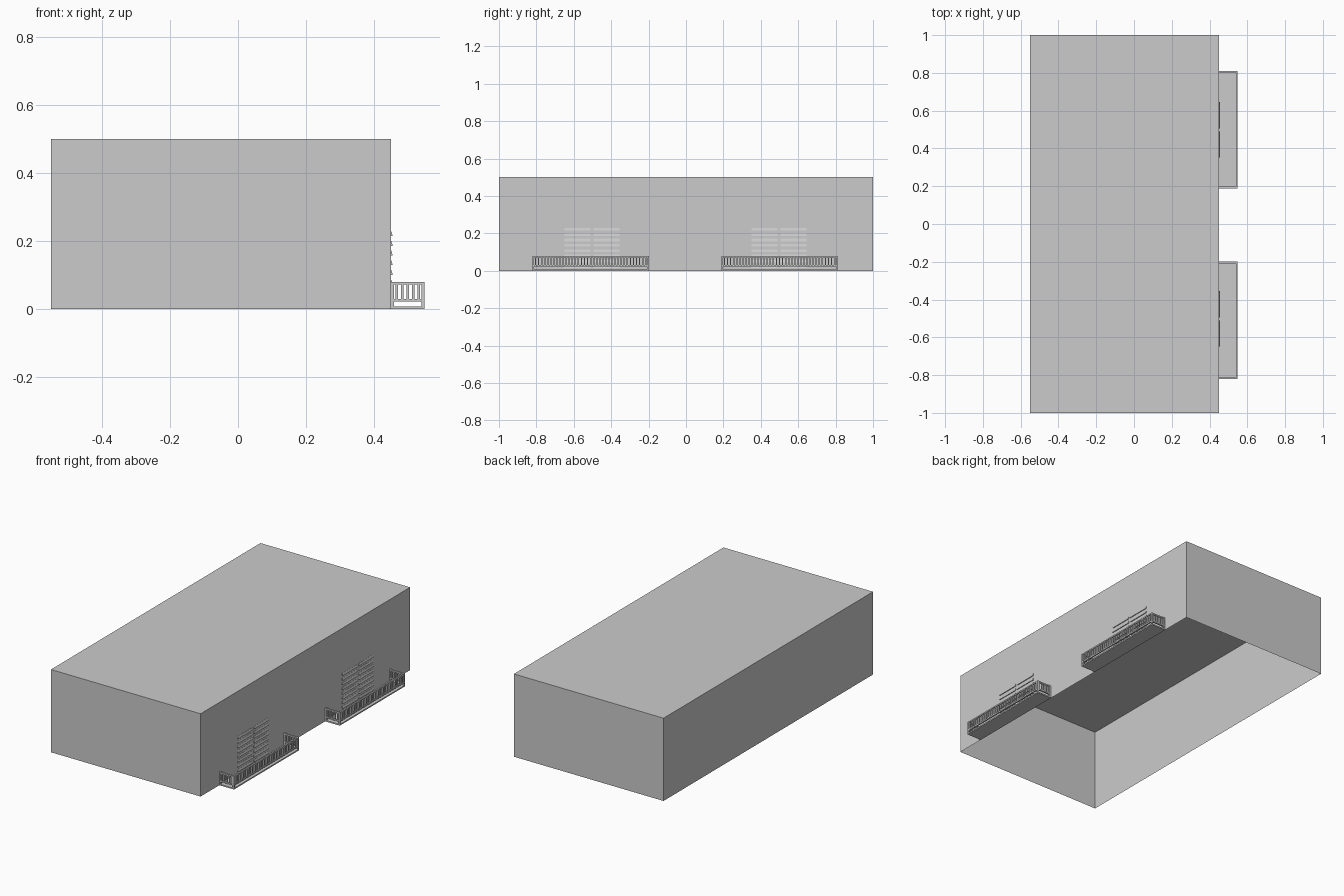
import bpy, bmesh
from mathutils import Vector

if "Cube" in bpy.data.objects:
    bpy.data.objects.remove(bpy.data.objects["Cube"])


def make_object(name, bm):
    bmesh.ops.recalc_face_normals(bm, faces=bm.faces)
    me = bpy.data.meshes.new(name)
    bm.to_mesh(me)
    bm.free()
    ob = bpy.data.objects.new(name, me)
    bpy.context.collection.objects.link(ob)
    return ob


def box(bm, x0, x1, y0, y1, z0, z1):
    vs = bmesh.ops.create_cube(bm, size=1)["verts"]
    bmesh.ops.scale(bm, vec=(x1 - x0, y1 - y0, z1 - z0), verts=vs)
    bmesh.ops.translate(bm, vec=((x0 + x1) / 2, (y0 + y1) / 2, (z0 + z1) / 2), verts=vs)
    return vs


WALL, OUT, H = 0.45, 0.548, 0.08   # wall plane, balcony front, balcony height
T = 0.009                          # rail thickness

# Building shell, open underneath
bm = bmesh.new()
box(bm, -0.55, WALL, -1, 1, 0, 0.5)
bottom = [f for f in bm.faces if f.calc_center_median().z < 0.01]
bmesh.ops.delete(bm, geom=bottom, context='FACES_ONLY')
make_object("building_shell", bm)


def balcony(name, yc):
    y0, y1 = yc - 0.311, yc + 0.311
    # Floor slab
    bm = bmesh.new()
    box(bm, WALL, OUT, y0, y1, 0, 0.008)
    make_object(name + "_floor", bm)

    # Top and bottom rails on three sides, with corner posts
    bm = bmesh.new()
    for z0, z1 in ((H - 0.008, H), (0.022, 0.03)):
        box(bm, OUT - T, OUT, y0, y1, z0, z1)
        for ya, yb in ((y0, y0 + T), (y1 - T, y1)):
            box(bm, WALL, OUT - T, ya, yb, z0, z1)
    for ya, yb in ((y0, y0 + T), (y1 - T, y1)):
        for x in (WALL, OUT - T):
            box(bm, x, x + T, ya, yb, 0.008, H - 0.008)
    make_object(name + "_rails", bm)

    # Balusters along the front and both ends
    bm = bmesh.new()
    n, w, d = 38, 0.0035, 0.002
    for i in range(1, n):
        y = y0 + (y1 - y0) * i / n
        box(bm, OUT - T + d, OUT - d, y - w, y + w, 0.03, H - 0.008)
    for i in range(1, 6):
        x = WALL + (OUT - WALL) * i / 6
        for ye in (y0 + T / 2, y1 - T / 2):
            box(bm, x - w, x + w, ye - 0.0025, ye + 0.0025, 0.03, H - 0.008)
    make_object(name + "_balusters", bm)


def louvres(name, yc):
    # Two panels of sloping slats on the wall
    bm = bmesh.new()
    for ya, yb in ((yc - 0.147, yc - 0.008), (yc + 0.008, yc + 0.147)):
        for i in range(8):
            z = 0.015 + 0.0285 * i
            vs = box(bm, WALL - 0.001, WALL + 0.005, ya, yb, z, z + 0.014)
            for v in vs:
                if v.co.x > WALL and v.co.z > z + 0.01:
                    v.co += Vector((-0.004, 0, 0))
    make_object(name, bm)


for side, yb, yw in (("front", -0.51, -0.502), ("back", 0.50, 0.498)):
    balcony(side + "_balcony", yb)
    louvres(side + "_window_louvres", yw)
